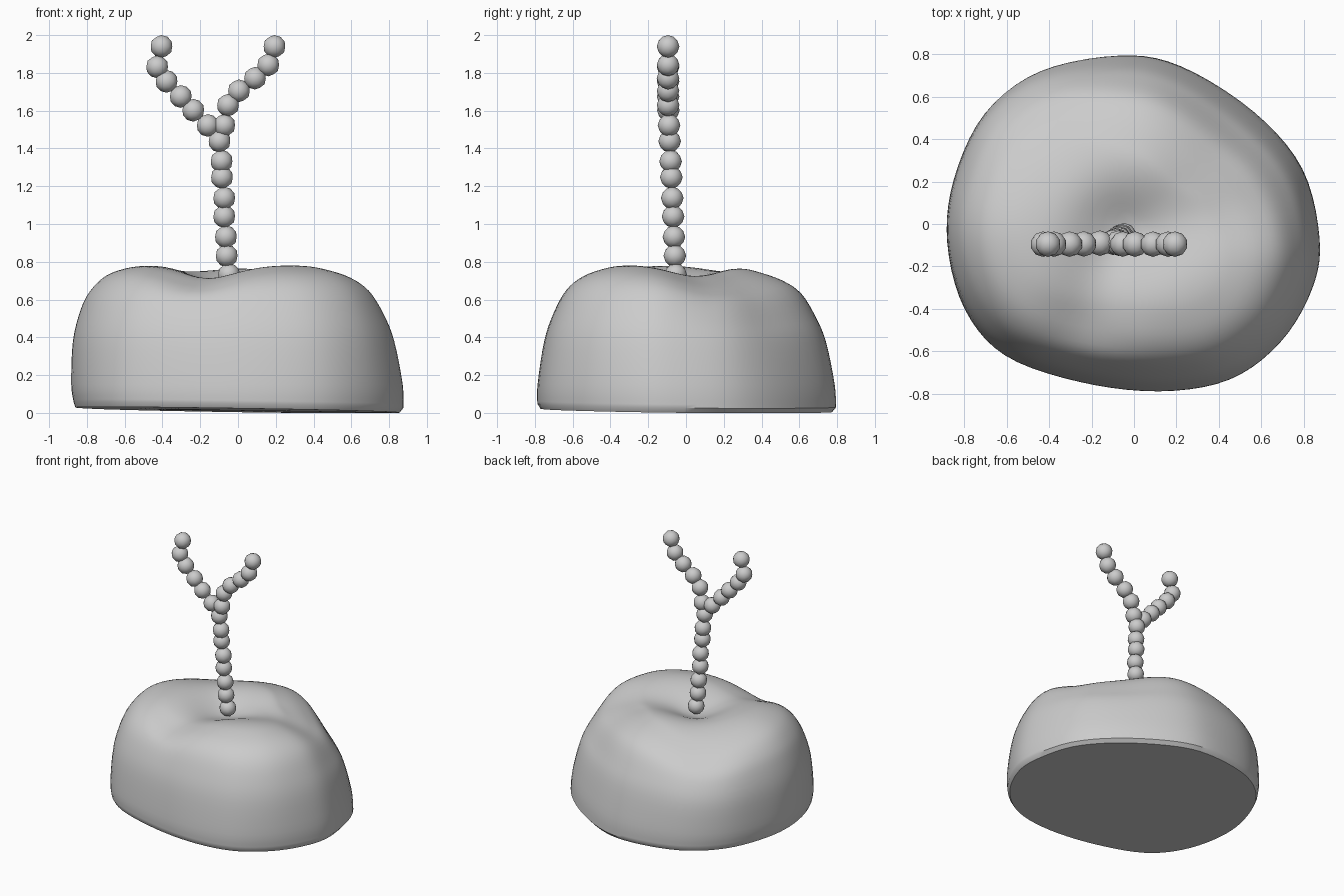
import bpy, bmesh, math
from mathutils import Vector, Matrix

if "Cube" in bpy.data.objects:
    bpy.data.objects.remove(bpy.data.objects["Cube"])


def spline(pts, steps, closed):
    """Catmull-Rom through tuples of any length."""
    n = len(pts)
    get = (lambda i: pts[i % n]) if closed else (lambda i: pts[max(0, min(n - 1, i))])
    out = []
    for i in range(n if closed else n - 1):
        for k in range(steps):
            t = k / steps
            out.append(tuple(
                0.5 * (2 * b + (c - a) * t + (2 * a - 5 * b + 4 * c - d) * t * t
                       + (3 * b - a - 3 * c + d) * t ** 3)
                for a, b, c, d in zip(get(i - 1), get(i), get(i + 1), get(i + 2))))
    if not closed:
        out.append(pts[-1])
    return out


def groove(p, start, end, depth, width):
    """Soft valley along a segment (or a round dent when start equals end)."""
    a, e = Vector(start), Vector(end)
    t = max(0, min(1, (p - a).dot(e - a) / max(1e-9, (e - a).length_squared)))
    d = (p - a - (e - a) * t).length
    return depth * math.exp(-(d / width) ** 2)


def finish(name, bm):
    bmesh.ops.recalc_face_normals(bm, faces=bm.faces)
    mesh = bpy.data.meshes.new(name)
    bm.to_mesh(mesh)
    bm.free()
    ob = bpy.data.objects.new(name, mesh)
    bpy.context.collection.objects.link(ob)
    bpy.ops.object.select_all(action='DESELECT')
    ob.select_set(True)
    bpy.context.view_layer.objects.active = ob
    bpy.ops.object.shade_smooth_by_angle(angle=math.radians(40))
    return ob


# Lumpy body: footprint (x, y, taper) and two side profiles (z, scale) blended by taper
outline = [(0.875, -0.07, 0.95), (0.79, 0.26, 1.25), (0.56, 0.525, 1.5), (0.22, 0.74, 1.3),
           (-0.07, 0.793, 1.05), (-0.445, 0.72, 0.55), (-0.705, 0.52, 0.2), (-0.85, 0.21, 0.1),
           (-0.88, -0.09, 0.0), (-0.80, -0.40, 0.2), (-0.61, -0.62, 0.45), (-0.26, -0.745, 0.7),
           (0.12, -0.79, 0.75), (0.45, -0.735, 0.6), (0.69, -0.56, 0.5), (0.84, -0.31, 0.7)]
steep = [(0.04, .985), (.15, 1), (.38, .99), (.55, .943), (.65, .886), (.73, .795),
         (.775, .66), (.79, .5), (.79, .3), (.79, .06)]
taper = [(0.04, 1), (.15, .993), (.38, .937), (.52, .87), (.65, .777), (.72, .66),
         (.765, .5), (.785, .38), (.79, .2), (.79, .04)]
steep, taper = spline(steep, 4, False), spline(taper, 4, False)
around = spline(outline, 5, True)
dimple = (-0.06, -0.05)


def top_z(x, y, z):
    p = Vector((x, y))
    cut = groove(p, dimple, (0.62, 0.12), 0.055, 0.20)          # right valley
    cut += groove(p, dimple, (-0.22, -0.45), 0.065, 0.21)       # front valley
    cut += groove(p, (-0.48, 0.52), (-0.48, 0.52), 0.10, 0.36)  # low back left
    cut += groove(p, (0.50, 0.42), (0.50, 0.42), 0.05, 0.25)    # low back right
    return z - cut * max(0, min(1, (z - 0.3) / 0.4))


bm = bmesh.new()
rings = []
bottom = lambda x, y: 0.022 - 0.016 * x - 0.013 * y
rings.append([bm.verts.new((x * .975, y * .975, max(0, bottom(x, y) - .008)))
              for x, y, w in around])
for (z0, u0), (z1, u1) in zip(steep, taper):
    ring = []
    for x, y, w in around:
        u, z = u0 + (u1 - u0) * w, z0 + (z1 - z0) * w
        if z < 0.15:
            z += (bottom(x, y) - 0.022) * (0.15 - z) / 0.11
        ring.append(bm.verts.new((x * u, y * u, top_z(x * u, y * u, z))))
    rings.append(ring)
n = len(around)
for lo, hi in zip(rings, rings[1:]):
    for i in range(n):
        bm.faces.new((lo[i], lo[(i + 1) % n], hi[(i + 1) % n], hi[i]))
for ring, z in ((rings[0], 0.012), (rings[-1], top_z(0, 0, 0.79))):
    c = bm.verts.new((0, 0, z))
    for i in range(n):
        bm.faces.new((ring[i], ring[(i + 1) % n], c))
finish("body", bm)


# Forked stalk made of beads (x, z), leaning slightly forward
def beads(name, centres):
    bm = bmesh.new()
    for x, z in centres:
        y = -0.055 - 0.04 * min(1, (z - 0.74) / 0.9)
        bmesh.ops.create_icosphere(bm, subdivisions=2, radius=0.06,
                                   matrix=Matrix.Translation((x, y, z - 0.008)))
    finish(name, bm)


beads("stalk", [(-.048, .74), (-.06, .84), (-.064, .94), (-.073, 1.048), (-.073, 1.145),
                (-.085, 1.255), (-.087, 1.34), (-.098, 1.447)])
beads("left_branch", [(-.16, 1.53), (-.237, 1.61), (-.303, 1.683), (-.378, 1.763),
                      (-.428, 1.84), (-.405, 1.948)])
beads("right_branch", [(-.073, 1.53), (-.053, 1.637), (.005, 1.713), (.09, 1.78),
                       (.16, 1.85), (.193, 1.948)])
